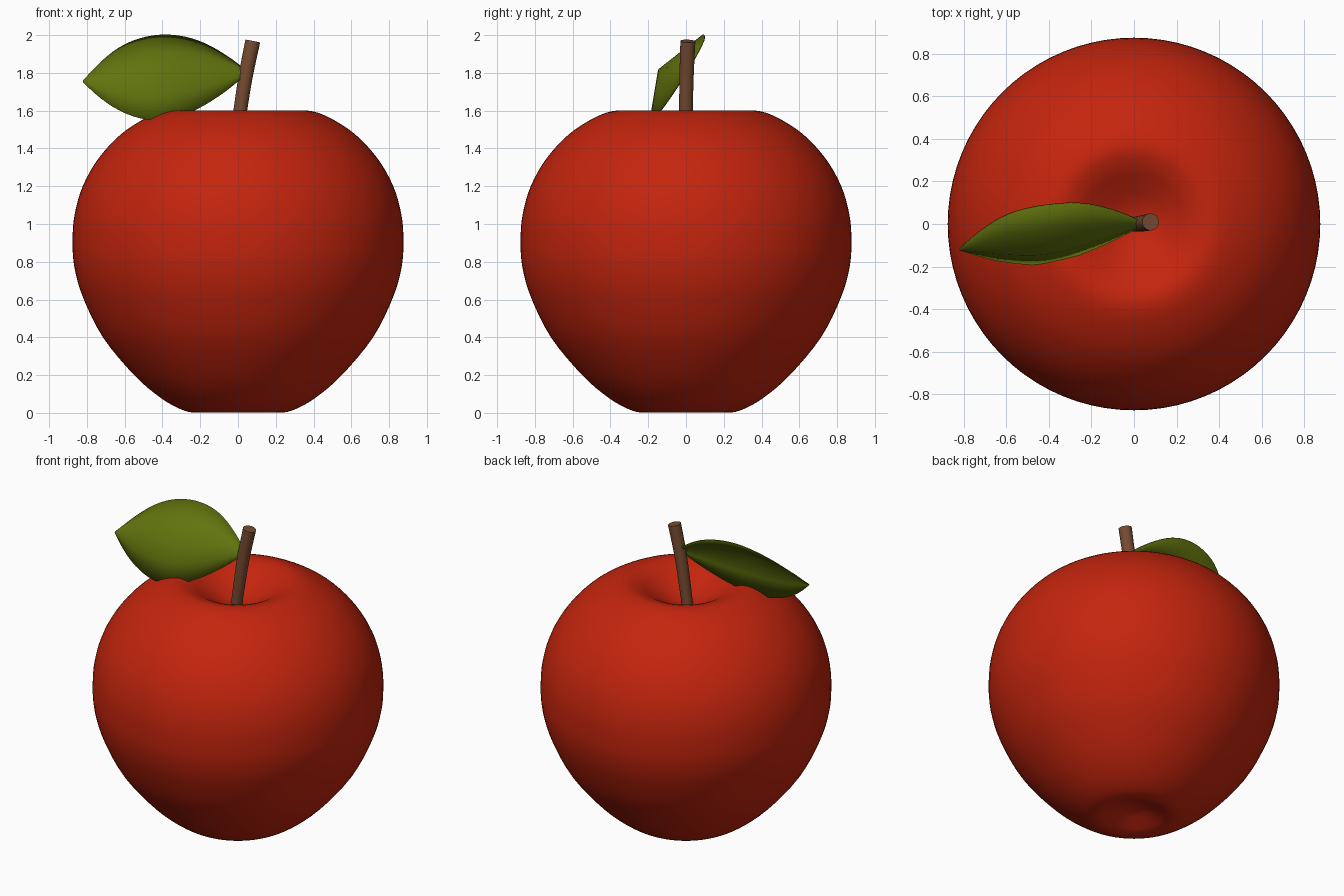
import bpy
import math
from mathutils import Vector

cube = bpy.data.objects.get("Cube")
if cube:
    bpy.data.objects.remove(cube, do_unlink=True)


def material(name, color):
    mat = bpy.data.materials.new(name)
    mat.use_nodes = True
    mat.diffuse_color = (*color, 1)
    mat.node_tree.nodes["Principled BSDF"].inputs["Base Color"].default_value = (*color, 1)
    return mat


def smooth_path(points, steps):
    """Catmull-Rom curve through the points."""
    pts = [Vector(p) for p in points]
    pts = [2 * pts[0] - pts[1]] + pts + [2 * pts[-1] - pts[-2]]
    path = []
    for a, b, c, d in zip(pts, pts[1:], pts[2:], pts[3:]):
        for i in range(steps):
            t = i / steps
            path.append(b + (c - a) * t / 2 + (2 * a - 5 * b + 4 * c - d) * t**2 / 2
                        + (3 * b - a - 3 * c + d) * t**3 / 2)
    return path + [pts[-2]]


def grid_object(name, rows, mat, closed=False, caps=False):
    """Skin equal rows of points with quads."""
    n = len(rows[0])
    verts = [p for row in rows for p in row]
    faces = []
    for j in range(len(rows) - 1):
        for i in range(n if closed else n - 1):
            k = (i + 1) % n
            faces.append((j * n + i, j * n + k, (j + 1) * n + k, (j + 1) * n + i))
    if caps:
        faces.append(tuple(reversed(range(n))))
        faces.append(tuple(range(len(verts) - n, len(verts))))
    mesh = bpy.data.meshes.new(name)
    mesh.from_pydata(verts, [], faces)
    mesh.materials.append(mat)
    obj = bpy.data.objects.new(name, mesh)
    bpy.context.collection.objects.link(obj)
    bpy.ops.object.select_all(action="DESELECT")
    obj.select_set(True)
    bpy.context.view_layer.objects.active = obj
    bpy.ops.object.shade_smooth_by_angle(angle=math.radians(50))
    return obj


def ring(centre, radius, sides, turn):
    """Circle of points facing along the turned z axis."""
    return [centre + turn @ Vector((radius * math.cos(math.tau * i / sides),
                                    radius * math.sin(math.tau * i / sides), 0))
            for i in range(sides)]


red = material("apple red", (0.55, 0.018, 0.004))
brown = material("stem brown", (0.18, 0.07, 0.03))
green = material("leaf green", (0.12, 0.172, 0.004))

# Fruit: lathed profile (radius, height) with a dimple at each end
profile = smooth_path([(0.003, 0.065), (0.07, 0.055), (0.14, 0.028), (0.22, 0.002), (0.3, 0.018),
                       (0.41, 0.08), (0.55, 0.2), (0.715, 0.4), (0.82, 0.61), (0.866, 0.77),
                       (0.876, 0.91), (0.865, 1.05), (0.822, 1.2), (0.74, 1.345), (0.62, 1.475),
                       (0.48, 1.565), (0.37, 1.6), (0.28, 1.578), (0.2, 1.532),
                       (0.12, 1.487), (0.05, 1.462), (0.003, 1.457)], 4)
upright = Vector((0, 0, 1)).to_track_quat("Z", "Y")
rings = [ring(Vector((0, 0, max(z, 0))), r, 80, upright) for r, z in profile]
grid_object("fruit", rings, red, closed=True, caps=True)

# Stem: gently bent, slightly flared tube
path = smooth_path([(-0.012, 0, 1.44), (0.012, 0, 1.6), (0.04, 0.003, 1.78),
                    (0.078, 0.01, 1.968)], 4)
rings = []
for j, p in enumerate(path):
    tangent = path[min(j + 1, len(path) - 1)] - path[max(j - 1, 0)]
    rings.append(ring(p, 0.034 + 0.006 * j / (len(path) - 1), 20,
                      tangent.to_track_quat("Z", "Y")))
grid_object("stem", rings, brown, closed=True, caps=True)

# Leaf: pointed blade folded forward along its midrib
midrib = smooth_path([(-0.82, -0.12, 1.755), (-0.63, -0.14, 1.8), (-0.41, -0.14, 1.82),
                      (-0.18, -0.08, 1.825), (0.05, 0, 1.805)], 6)
upper = Vector((0, 0.23, 0.18))
lower = Vector((0, -0.045, -0.27))
rows = []
for j, p in enumerate(midrib):
    width = max(math.sin(math.pi * j / (len(midrib) - 1)), 0.01) ** 0.9
    rows.append([p + width * (max(s, 0) * upper + max(-s, 0) * lower)
                 for s in (-1, -0.5, 0, 0.5, 1)])
leaf = grid_object("leaf", rows, green)
solid = leaf.modifiers.new("thickness", "SOLIDIFY")
solid.thickness = 0.006
solid.offset = 0
